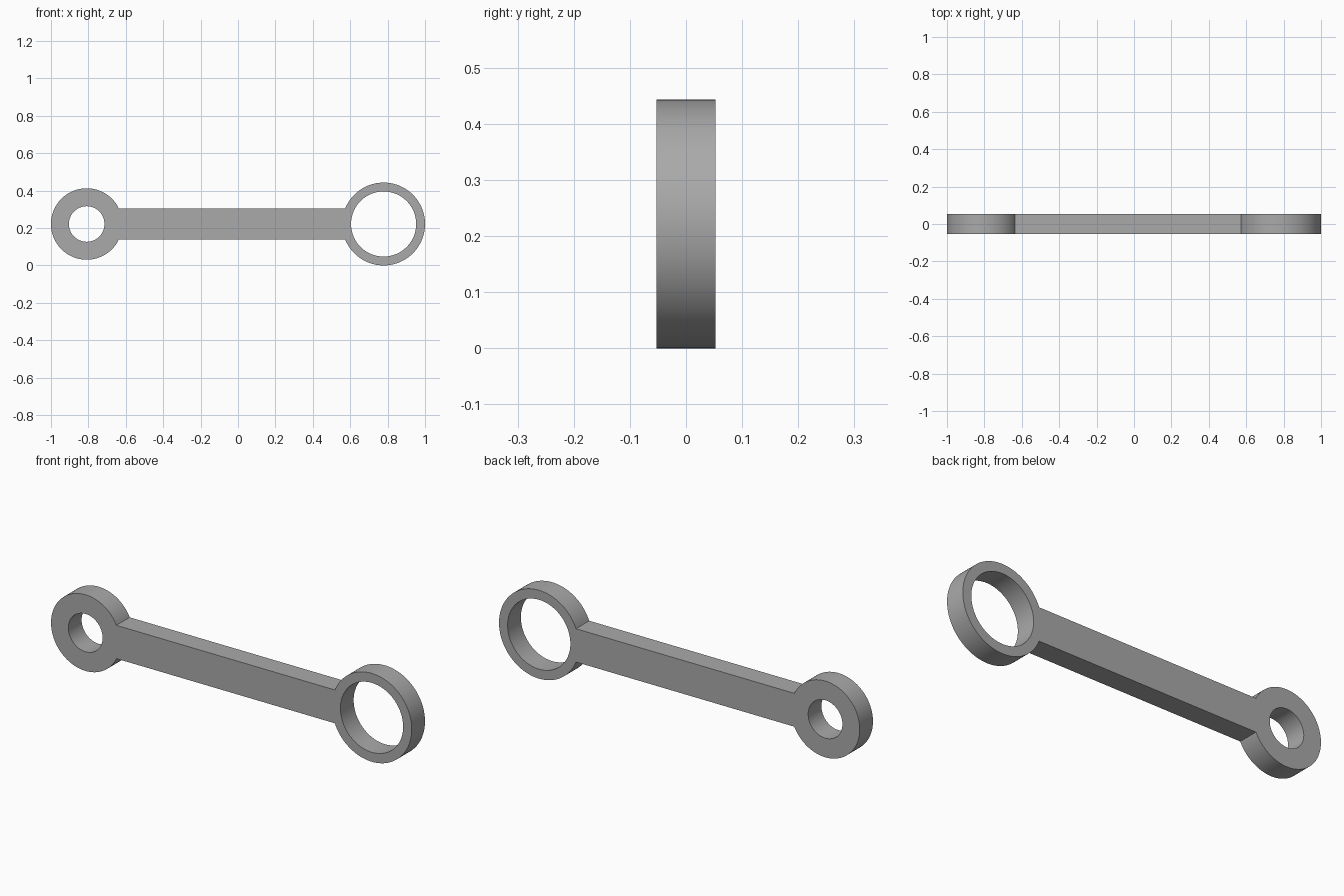
import bpy, bmesh
from math import asin, cos, sin, pi, radians

cube = bpy.data.objects.get("Cube")
if cube:
    bpy.data.objects.remove(cube)

MID_Z = 0.2215           # height of the rod's centre line
HALF_BAR = 0.0835        # half height of the bar
HALF_DEPTH = 0.0525
BIG_X, BIG_R, BIG_HOLE = 0.7785, 0.2215, 0.174
SMALL_X, SMALL_R, SMALL_HOLE = -0.809, 0.191, 0.095


def arc(cx, radius, start, end, steps=96):
    return [(cx + radius * cos(start + (end - start) * i / steps),
             MID_Z + radius * sin(start + (end - start) * i / steps))
            for i in range(steps + 1)]


def circle(cx, radius):
    return arc(cx, radius, 0, 2 * pi)[:-1]


# Outline: both round ends, joined by the straight edges of the bar
big_gap = asin(HALF_BAR / BIG_R)
small_gap = asin(HALF_BAR / SMALL_R)
outline = (arc(BIG_X, BIG_R, -pi + big_gap, pi - big_gap)
           + arc(SMALL_X, SMALL_R, small_gap, 2 * pi - small_gap))
loops = [outline, circle(BIG_X, BIG_HOLE), circle(SMALL_X, SMALL_HOLE)]

# Flat plate with two holes, then thickened front to back
bm = bmesh.new()
edges = []
for loop in loops:
    verts = [bm.verts.new((x, -HALF_DEPTH, z)) for x, z in loop]
    edges += [bm.edges.new((verts[i - 1], verts[i])) for i in range(len(verts))]
bmesh.ops.triangle_fill(bm, edges=edges, use_beauty=True, normal=(0, -1, 0))
result = bmesh.ops.extrude_face_region(bm, geom=bm.faces[:], use_keep_orig=True)
back = [v for v in result["geom"] if isinstance(v, bmesh.types.BMVert)]
bmesh.ops.translate(bm, verts=back, vec=(0, 2 * HALF_DEPTH, 0))
bmesh.ops.recalc_face_normals(bm, faces=bm.faces[:])
mesh = bpy.data.meshes.new("connecting_rod")
bm.to_mesh(mesh)
bm.free()

rod = bpy.data.objects.new("connecting_rod", mesh)
bpy.context.collection.objects.link(rod)

# Plain grey metal
grey = bpy.data.materials.new("plain_grey")
grey.use_nodes = True
colour = (0.4, 0.4, 0.4, 1)
grey.diffuse_color = colour
grey.node_tree.nodes["Principled BSDF"].inputs["Base Color"].default_value = colour
mesh.materials.append(grey)

# Smooth round walls, sharp rims
bpy.ops.object.select_all(action='DESELECT')
rod.select_set(True)
bpy.context.view_layer.objects.active = rod
bpy.ops.object.shade_smooth_by_angle(angle=radians(30))
